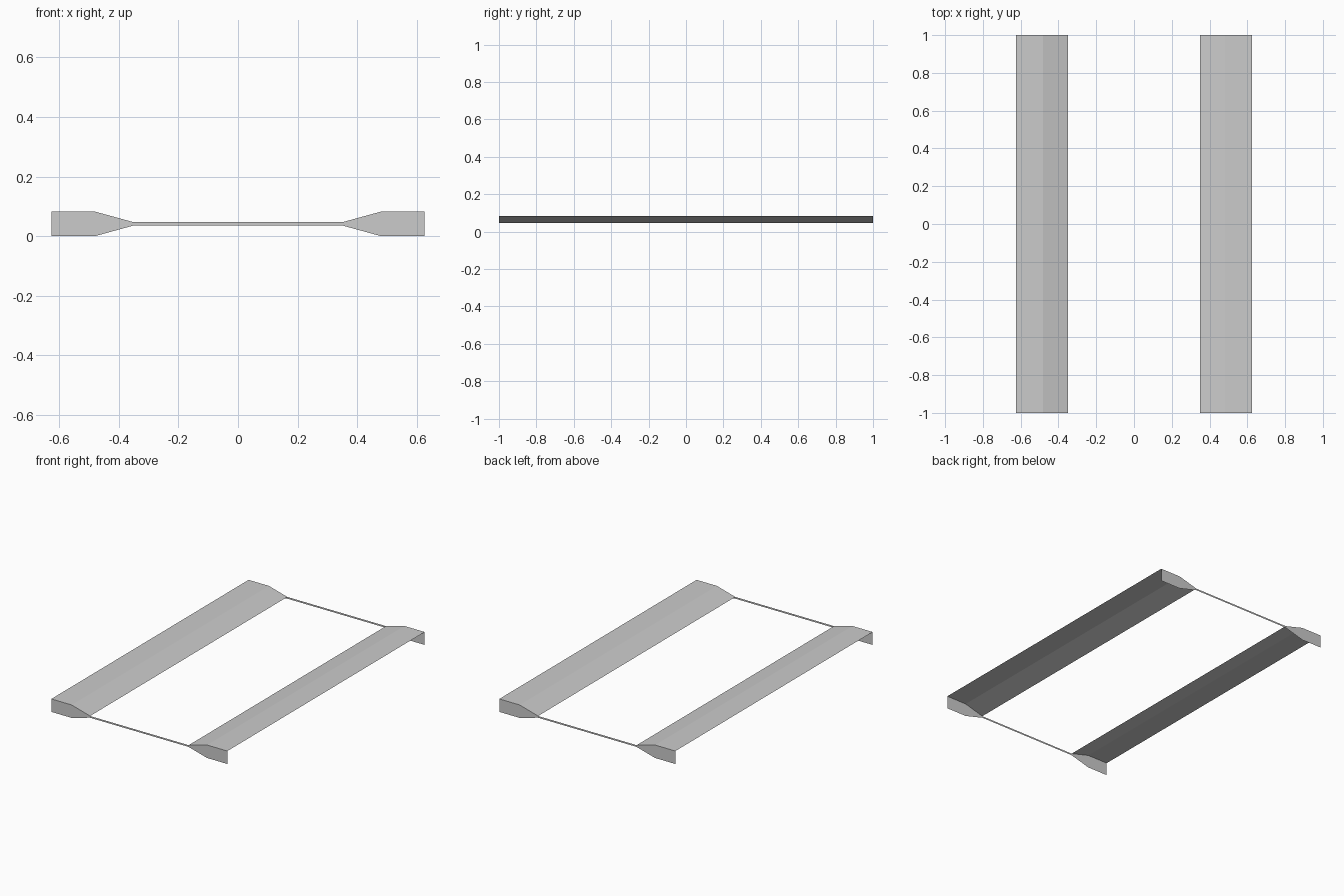
import bpy

if "Cube" in bpy.data.objects:
    bpy.data.objects.remove(bpy.data.objects["Cube"])

# Main dimensions
HALF_LEN = 1.0
X_IN, X_BEND, X_OUT = 0.35, 0.481, 0.625
TOP, MID = 0.083, 0.0415
BAR = 0.0055

grey = bpy.data.materials.new("light_grey")
grey.diffuse_color = (0.6, 0.6, 0.6, 1)
grey.use_nodes = True
grey.node_tree.nodes["Principled BSDF"].inputs["Base Color"].default_value = grey.diffuse_color


def add_mesh(name, verts, faces):
    mesh = bpy.data.meshes.new(name)
    mesh.from_pydata(verts, [], faces)
    mesh.materials.append(grey)
    mesh.update()
    obj = bpy.data.objects.new(name, mesh)
    bpy.context.collection.objects.link(obj)
    return obj


# Bent sheet strips along each long side, open underneath
for name, side in (("left_strip", -1), ("right_strip", 1)):
    profile = [(X_IN, MID + BAR), (X_BEND, TOP), (X_OUT, TOP)]
    if side < 0:
        profile = [(-x, z) for x, z in reversed(profile)]
    verts = [(x, y, z) for y in (-HALF_LEN, HALF_LEN) for x, z in profile]
    add_mesh(name, verts, [(i, i + 1, i + 4, i + 3) for i in range(2)])

# Flat end plates: two tapered lobes joined by a thin bar
upper_x = [-X_OUT, -X_BEND, -X_IN, X_IN, X_BEND, X_OUT]
half_h = [MID, MID, BAR, BAR, MID, MID]
for name, end in (("front_end_plate", -1), ("back_end_plate", 1)):
    verts = [(x, end * HALF_LEN, MID + s * (TOP - MID) * h / MID)
             for s in (-1, 1) for x, h in zip(upper_x, half_h)]
    faces = [(i, i + 1, i + 7, i + 6) for i in range(5)]
    if end > 0:
        faces = [f[::-1] for f in faces]
    add_mesh(name, verts, faces)
